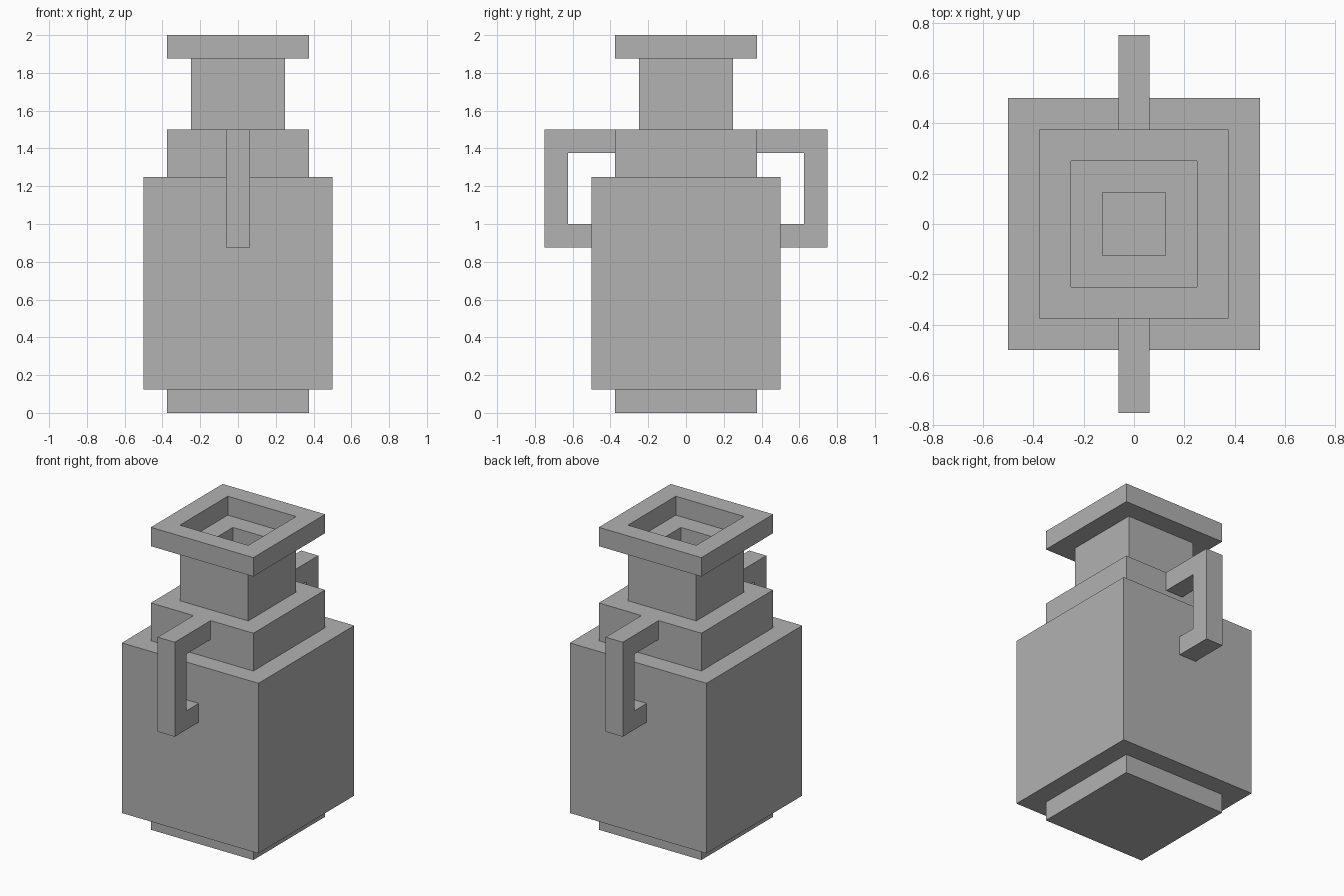
import bpy
import bmesh
from mathutils import Vector

cube = bpy.data.objects.get("Cube")
if cube:
    bpy.data.objects.remove(cube, do_unlink=True)

U = 1 / 8  # the whole jar sits on a grid of this size

grey = bpy.data.materials.new("stone_grey")
grey.use_nodes = True
colour = (0.445, 0.445, 0.445, 1)
grey.diffuse_color = colour
grey.node_tree.nodes["Principled BSDF"].inputs["Base Color"].default_value = colour


def finish(name, bm):
    bmesh.ops.recalc_face_normals(bm, faces=bm.faces)
    mesh = bpy.data.meshes.new(name)
    bm.to_mesh(mesh)
    bm.free()
    mesh.materials.append(grey)
    obj = bpy.data.objects.new(name, mesh)
    bpy.context.collection.objects.link(obj)
    return obj


def square_block(name, half, bottom, top, hole=0):
    """Square slab, or a square ring when a hole half-width is given."""
    bm = bmesh.new()
    profile = [(half, bottom), (half, top)]
    if hole:
        profile += [(hole, top), (hole, bottom)]
    corners = [(1, 1), (-1, 1), (-1, -1), (1, -1)]
    loops = [[bm.verts.new(Vector((x * r, y * r, z)) * U) for x, y in corners]
             for r, z in profile]
    pairs = list(zip(loops, loops[1:]))
    if hole:
        pairs.append((loops[-1], loops[0]))
    else:
        bm.faces.new(loops[0])
        bm.faces.new(loops[1])
    for a, b in pairs:
        for i in range(4):
            j = (i + 1) % 4
            bm.faces.new((a[i], a[j], b[j], b[i]))
    return finish(name, bm)


def handle(name, side):
    """C-shaped side profile extruded across x."""
    profile = [(3, 12), (6, 12), (6, 7), (4, 7), (4, 8), (5, 8), (5, 11), (3, 11)]
    bm = bmesh.new()
    face = bm.faces.new([bm.verts.new(Vector((-0.5, side * y, z)) * U)
                         for y, z in profile])
    extruded = bmesh.ops.extrude_face_region(bm, geom=[face])["geom"]
    moved = [v for v in extruded if isinstance(v, bmesh.types.BMVert)]
    bmesh.ops.translate(bm, verts=moved, vec=(U, 0, 0))
    return finish(name, bm)


# Stacked square tiers
square_block("foot", 3, 0, 1)
square_block("body", 4, 1, 10)
square_block("shoulder", 3, 10, 12)

# Hollow neck and wide lip
square_block("neck", 2, 12, 15, hole=1)
square_block("rim", 3, 15, 16, hole=2)

# Matching handles
handle("front_handle", -1)
handle("back_handle", 1)
